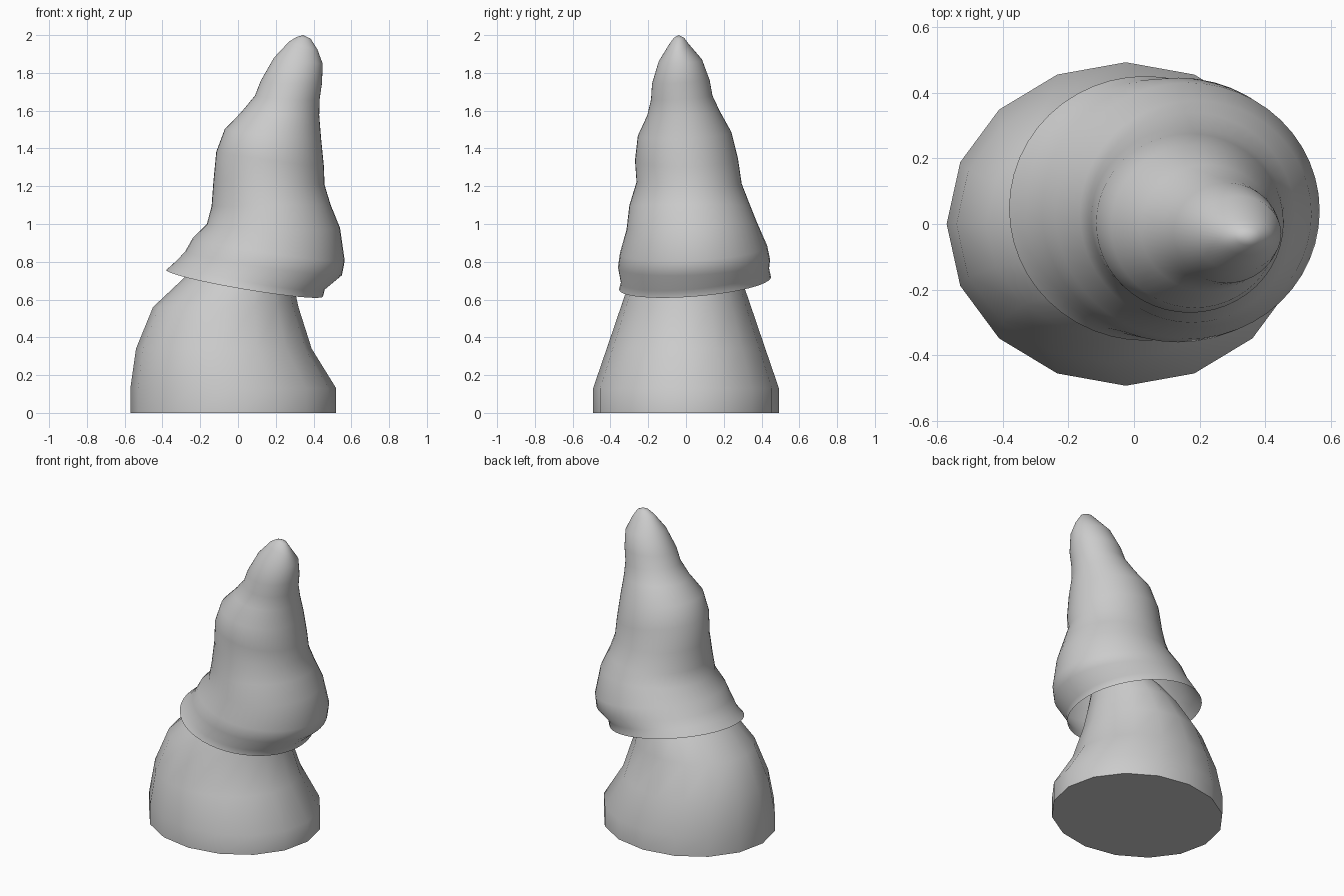
import bpy, bmesh
from math import sin, cos, tau, radians
from mathutils import Vector

if "Cube" in bpy.data.objects:
    bpy.data.objects.remove(bpy.data.objects["Cube"])


def loft(name, rings, sides, tip=None, cap_start=False, cap_end=False, angle=40):
    """Skin tilted ellipses: (left x, left z, right x, right z, front y, front z, back y, back z)."""
    bm = bmesh.new()
    loops = []
    for lx, lz, rx, rz, fy, fz, by, bz in rings:
        c = Vector(((lx + rx) / 2, (fy + by) / 2, (lz + rz + fz + bz) / 4))
        a = Vector(((rx - lx) / 2, 0, (rz - lz) / 2))
        b = Vector((0, (by - fy) / 2, (bz - fz) / 2))
        loops.append([bm.verts.new(c + a * cos(tau * i / sides) + b * sin(tau * i / sides))
                      for i in range(sides)])
    for p, q in zip(loops, loops[1:]):
        for i in range(sides):
            j = (i + 1) % sides
            bm.faces.new((p[i], p[j], q[j], q[i]))
    if tip:
        t = bm.verts.new(tip)
        for i in range(sides):
            bm.faces.new((loops[-1][i], loops[-1][(i + 1) % sides], t))
    if cap_start:
        bm.faces.new(loops[0][::-1])
    if cap_end:
        bm.faces.new(loops[-1])
    me = bpy.data.meshes.new(name)
    bm.to_mesh(me)
    bm.free()
    ob = bpy.data.objects.new(name, me)
    bpy.context.collection.objects.link(ob)
    bpy.ops.object.select_all(action='DESELECT')
    ob.select_set(True)
    bpy.context.view_layer.objects.active = ob
    bpy.ops.object.shade_smooth_by_angle(angle=radians(angle))
    return ob


# Body: (z, left x, right x, half depth), leaning stump tucked into the hat
body = [(0, -.57, .52, .492), (.13, -.57, .52, .492), (.34, -.54, .39, .42),
        (.56, -.45, .32, .345), (.72, -.28, .285, .29), (.84, -.14, .27, .22)]
loft("body", [(l, z, r, z, -d, z, d, z) for z, l, r, d in body], 16,
     cap_start=True, cap_end=True)

# Hat: open at the tilted brim, wrinkled and bending to a rounded tip
hat = [
    (-.38, .76, .45, .62, -.355, .65, .45, .715),
    (-.33, .80, .46, .655, -.345, .69, .44, .765),
    (-.28, .855, .55, .73, -.36, .77, .445, .81),
    (-.24, .93, .565, .81, -.35, .84, .43, .88),
    (-.165, 1.01, .54, .99, -.315, .96, .375, 1.0),
    (-.14, 1.09, .49, 1.1, -.30, 1.1, .34, 1.1),
    (-.13, 1.22, .458, 1.2, -.262, 1.23, .295, 1.22),
    (-.115, 1.38, .455, 1.3, -.27, 1.34, .275, 1.35),
    (-.07, 1.51, .44, 1.46, -.255, 1.46, .24, 1.48),
    (.02, 1.6, .43, 1.58, -.205, 1.57, .18, 1.59),
    (.09, 1.68, .432, 1.66, -.185, 1.66, .14, 1.68),
    (.12, 1.76, .445, 1.75, -.18, 1.74, .125, 1.76),
    (.19, 1.88, .448, 1.85, -.145, 1.86, .085, 1.87),
    (.27, 1.965, .42, 1.925, -.095, 1.94, .015, 1.95),
    (.31, 1.99, .385, 1.98, -.065, 1.985, -.01, 1.985),
]
loft("hat", hat, 48, tip=(.345, -.038, 2.0), angle=60)
